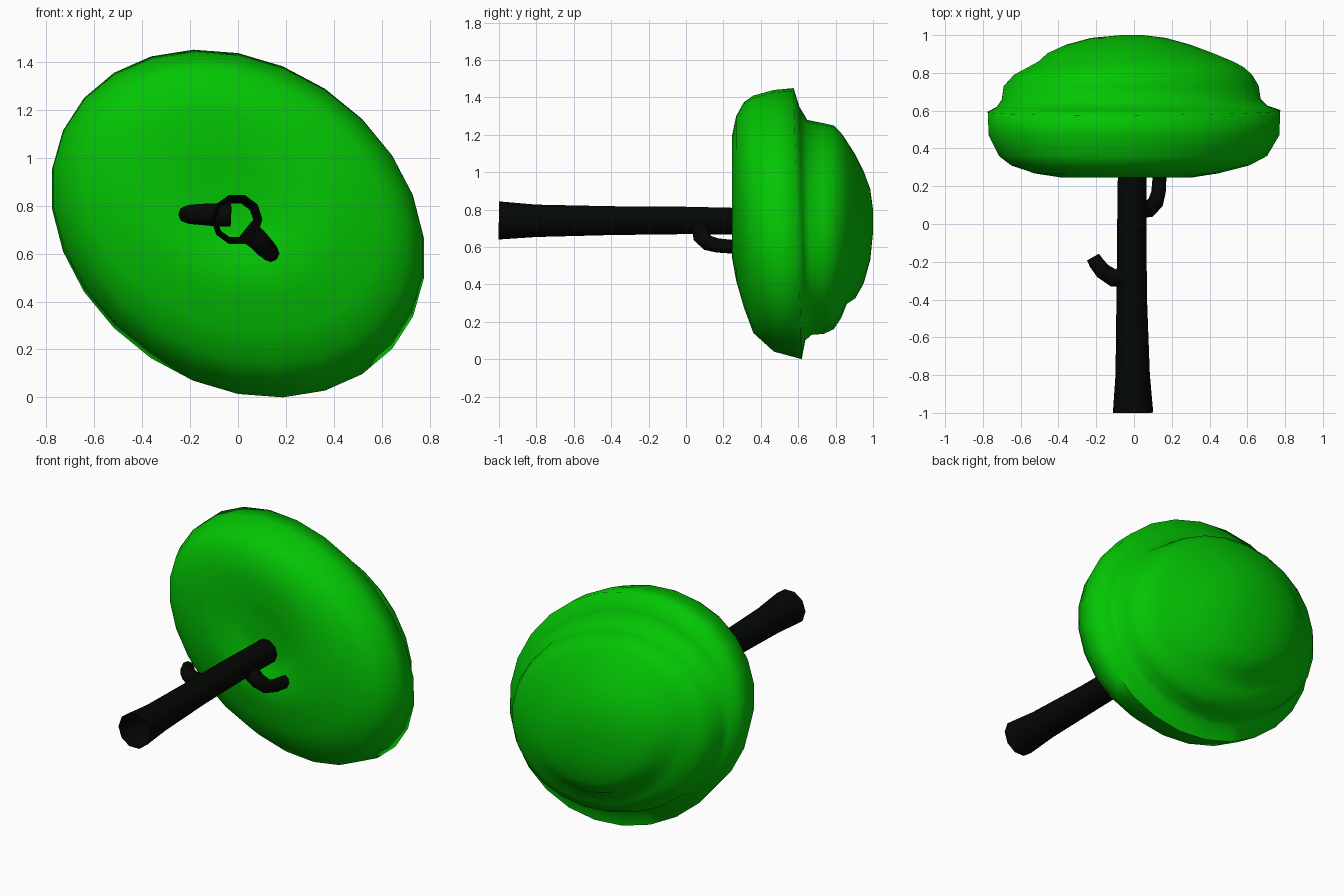
import bpy, bmesh, math
from mathutils import Vector

if "Cube" in bpy.data.objects:
    bpy.data.objects.remove(bpy.data.objects["Cube"])


def material(name, color):
    m = bpy.data.materials.new(name)
    m.diffuse_color = (*color, 1)
    m.use_nodes = True
    m.node_tree.nodes["Principled BSDF"].inputs["Base Color"].default_value = m.diffuse_color
    return m


LEAF = material("leaf_green", (0.001, 0.56, 0.001))
BARK = material("dark_bark", (0.001, 0.002, 0.001))


def loft(name, rings, mat, cap_start=False, cap_end=False, angle=50):
    """Skin a list of equal-length vertex rings."""
    bm = bmesh.new()
    vs = [[bm.verts.new(p) for p in r] for r in rings]
    n = len(vs[0])
    for a, b in zip(vs, vs[1:]):
        for i in range(n):
            j = (i + 1) % n
            bm.faces.new((a[i], a[j], b[j], b[i]))
    if cap_start:
        bm.faces.new(vs[0][::-1])
    if cap_end:
        bm.faces.new(vs[-1])
    bmesh.ops.recalc_face_normals(bm, faces=bm.faces)
    me = bpy.data.meshes.new(name)
    bm.to_mesh(me)
    bm.free()
    ob = bpy.data.objects.new(name, me)
    bpy.context.collection.objects.link(ob)
    me.materials.append(mat)
    bpy.ops.object.select_all(action='DESELECT')
    ob.select_set(True)
    bpy.context.view_layer.objects.active = ob
    bpy.ops.object.shade_smooth_by_angle(angle=math.radians(angle))
    return ob


def oval(a, b, cx, cz, y, tilt=0.0, lean=-0.2, n=26):
    """Slanted oval across the y axis; tilt leans its plane along z."""
    pts = []
    for i in range(n):
        t = 2 * math.pi * (i + 0.5) / n
        x = a * math.cos(t)
        z = b * (lean * math.cos(t) + math.sqrt(1 - lean * lean) * math.sin(t))
        pts.append((cx + x, y + tilt * z, cz + z))
    return pts


def tube(name, path, sides, **kw):
    """Tube through (x, y, z, radius) points."""
    ps = [Vector(p[:3]) for p in path]
    rings = []
    for i, p in enumerate(ps):
        d = (ps[min(i + 1, len(ps) - 1)] - ps[max(i - 1, 0)]).normalized()
        u = d.cross(Vector((0, 0, 1))).normalized()
        v = d.cross(u)
        rings.append([p + path[i][3] * (math.cos(t) * u + math.sin(t) * v)
                      for t in (2 * math.pi * k / sides for k in range(sides))])
    return loft(name, rings, BARK, **kw)


# Foliage rings from the shallow underside, over three soft tiers, to the crown:
# (half width, half height, centre x, centre z, y, tilt)
foliage = [
    (0.05, 0.05, -0.01, 0.74, 0.29, 0), (0.18, 0.18, -0.01, 0.80, 0.275, 0),
    (0.34, 0.32, -0.04, 0.87, 0.245, 0), (0.49, 0.44, -0.04, 0.86, 0.268, 0),
    (0.635, 0.55, -0.02, 0.825, 0.31, 0), (0.715, 0.635, -0.005, 0.775, 0.36, 0),
    (0.775, 0.70, 0, 0.74, 0.47, 0), (0.78, 0.725, 0, 0.725, 0.597, -0.03),
    (0.72, 0.625, -0.01, 0.725, 0.622, -0.025), (0.69, 0.575, -0.015, 0.705, 0.66, -0.02),
    (0.68, 0.565, -0.015, 0.70, 0.73, -0.01), (0.635, 0.545, -0.005, 0.705, 0.79, 0),
    (0.575, 0.495, 0.01, 0.715, 0.83, 0), (0.52, 0.435, 0.01, 0.73, 0.86, 0),
    (0.44, 0.385, -0.02, 0.71, 0.905, 0), (0.33, 0.30, -0.03, 0.705, 0.95, 0),
    (0.20, 0.19, -0.03, 0.72, 0.985, 0), (0.06, 0.06, -0.01, 0.74, 1.0, 0)]
loft("foliage", [oval(*r) for r in foliage], LEAF, cap_start=True, cap_end=True, angle=85)

# Trunk, open at the foot
tube("trunk", [(-0.005, -1, 0.742, 0.107), (-0.007, -0.8, 0.74, 0.091),
               (-0.012, -0.4, 0.741, 0.081), (-0.012, 0, 0.742, 0.077),
               (-0.01, 0.31, 0.737, 0.075)], 10)

# Side branches
tube("left_branch", [(-0.03, -0.288, 0.76, 0.048), (-0.11, -0.285, 0.762, 0.047),
                     (-0.165, -0.25, 0.763, 0.043), (-0.2, -0.205, 0.763, 0.04),
                     (-0.217, -0.175, 0.763, 0.036)], 8, cap_end=True)
tube("right_branch", [(0.03, 0.08, 0.70, 0.048), (0.08, 0.08, 0.66, 0.046),
                      (0.115, 0.115, 0.622, 0.042), (0.13, 0.17, 0.608, 0.038),
                      (0.138, 0.29, 0.598, 0.036)], 8, cap_end=True)
